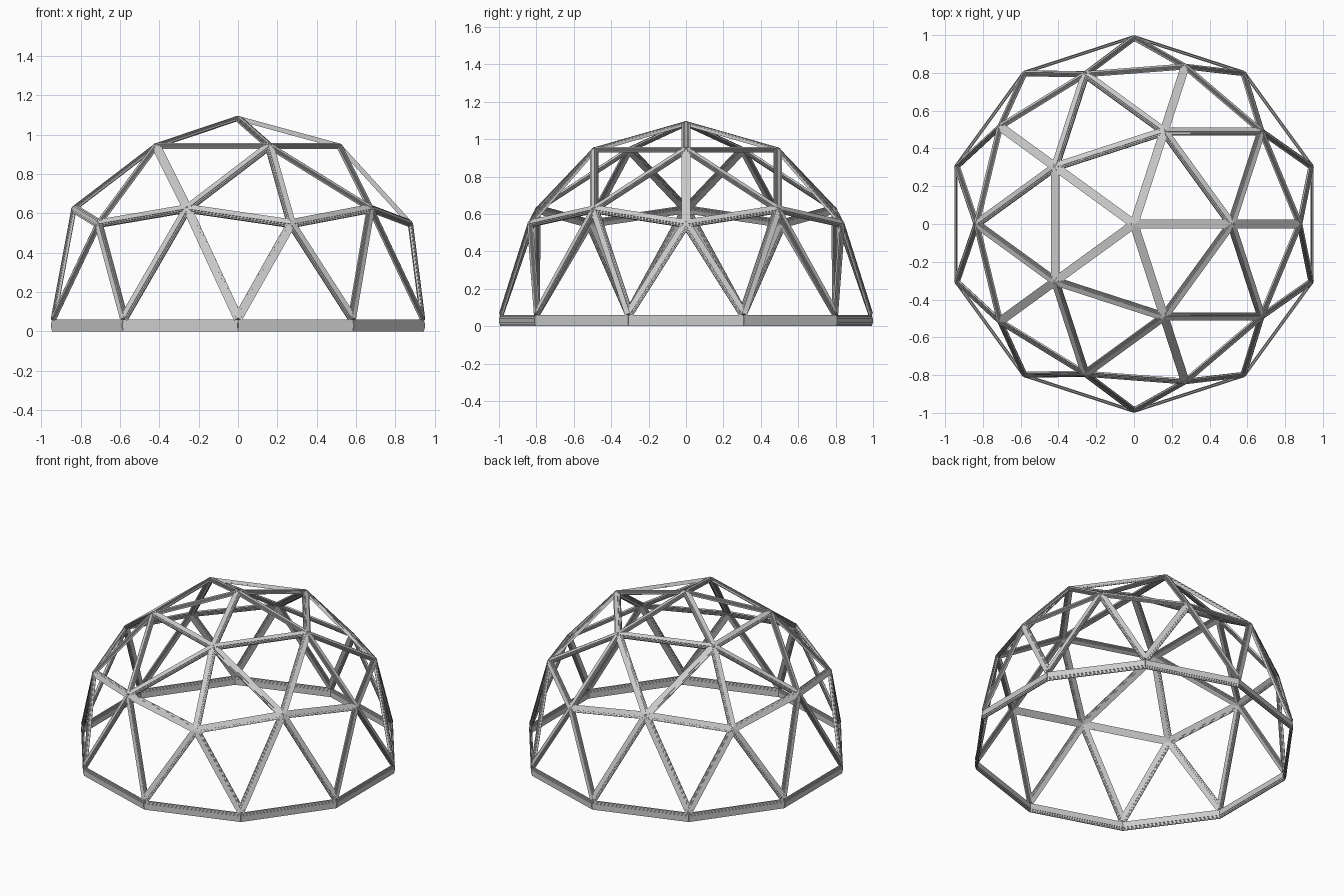
import bpy, bmesh
from math import sin, cos, radians, sqrt
from mathutils import Vector

if "Cube" in bpy.data.objects:
    bpy.data.objects.remove(bpy.data.objects["Cube"])

R, LIFT = 0.98, 0.11
# stepped bar section with a raised rib: (across, outward) as fractions of width and depth
QUARTER = [(0.5, 0.2), (0.36, 0.2), (0.36, 0.36), (0.2, 0.36), (0.2, 0.5)]
HALF = QUARTER + [(-u, v) for u, v in reversed(QUARTER)]
SECTION = HALF + [(-u, -v) for u, v in HALF]


def polar(r, deg, z):
    return Vector((r * cos(radians(deg)), r * sin(radians(deg)), z))


def add_strut(bm, a, b, width, depth, centre, extend=0.003):
    axis = (b - a).normalized()
    out = (a + b) / 2 - centre
    out = (out - axis * out.dot(axis)).normalized()
    side = axis.cross(out)
    rings = [[bm.verts.new(p + side * u * width + out * v * depth) for u, v in SECTION]
             for p in (a - axis * extend, b + axis * extend)]
    n = len(SECTION)
    for i in range(n):
        j = (i + 1) % n
        bm.faces.new((rings[0][i], rings[0][j], rings[1][j], rings[1][i]))
    for ring in rings:
        bm.faces.new(ring)


def finish(bm, name):
    bmesh.ops.recalc_face_normals(bm, faces=bm.faces)
    me = bpy.data.meshes.new(name)
    bm.to_mesh(me)
    bm.free()
    bpy.context.collection.objects.link(bpy.data.objects.new(name, me))


def strut_set(name, pairs):
    bm = bmesh.new()
    for a, b in pairs:
        add_strut(bm, a, b, 0.046, 0.024, Vector((0, 0, LIFT)))
    finish(bm, name)


# dome nodes: apex, upper ring, middle ring, feet
apex = Vector((0, 0, R + LIFT - 0.006))
upper = [polar(0.5257 * R, 72 * k, 0.8507 * R + LIFT) for k in range(5)]
middle = []
for j in range(10):
    r, z = (2 / sqrt(5), 1 / sqrt(5)) if j % 2 == 0 else (0.8507, 0.5257)
    middle.append(polar(r * R, 36 * j, z * R + LIFT))
feet = [polar(0.986, 18 + 36 * j, 0.068) for j in range(10)]

# crown
strut_set("crown_struts", [(apex, u) for u in upper]
          + [(upper[k], upper[(k + 1) % 5]) for k in range(5)])
# shoulder
strut_set("shoulder_struts", [(upper[k], middle[(2 * k + d) % 10])
                              for k in range(5) for d in (-1, 0, 1)])
# middle ring
strut_set("middle_ring", [(middle[j], middle[(j + 1) % 10]) for j in range(10)])
# legs down to the base
strut_set("leg_struts", [(middle[j], feet[(j - d) % 10]) for j in range(10) for d in (0, 1)])

# base ring, upright flat section
bm = bmesh.new()
corners = [polar(0.991, 18 + 36 * j, 0.03) for j in range(10)]
for j in range(10):
    add_strut(bm, corners[j], corners[(j + 1) % 10], 0.06, 0.018, Vector((0, 0, 0.03)), 0.001)
finish(bm, "base_ring")
